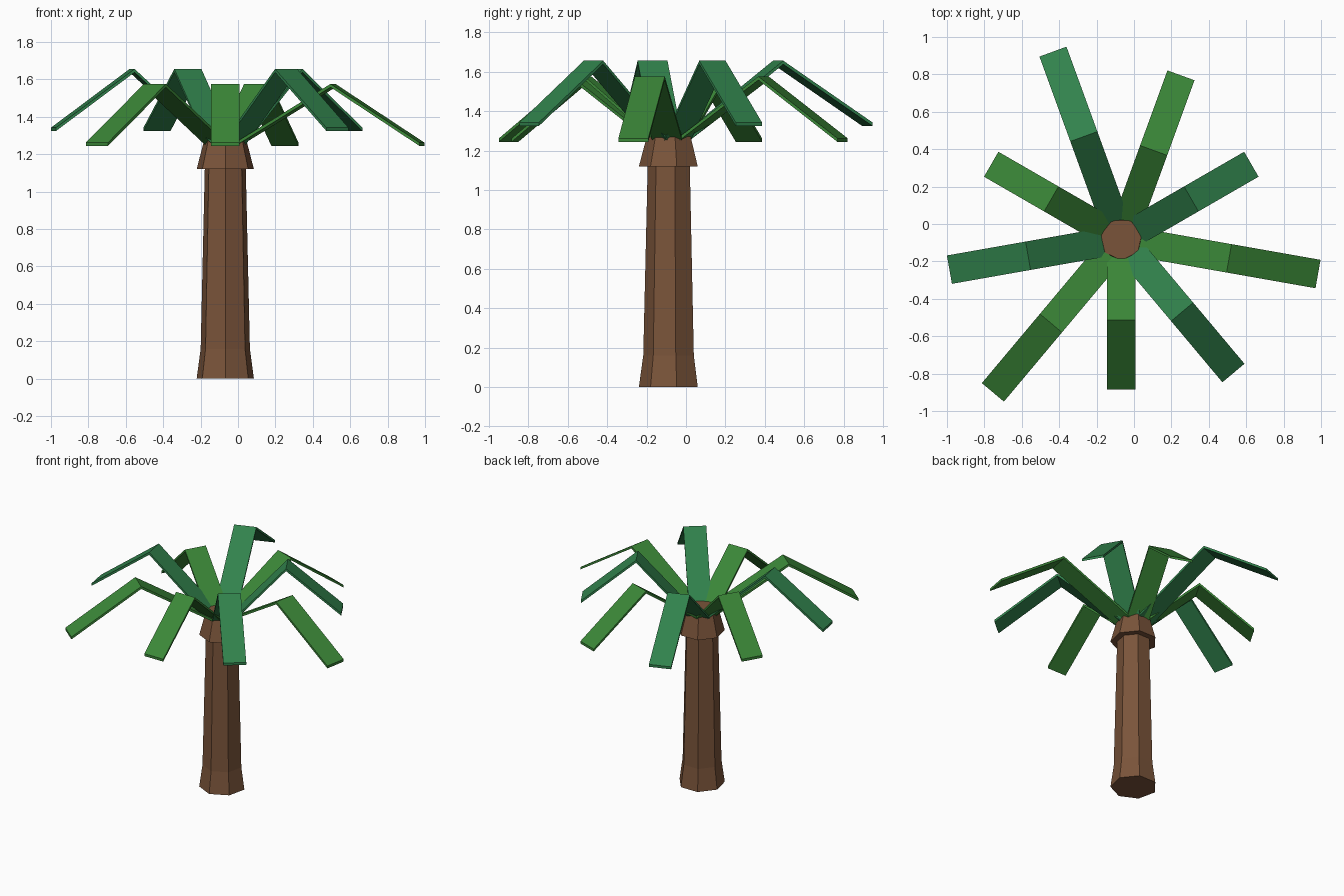
import bpy
import math

if "Cube" in bpy.data.objects:
    bpy.data.objects.remove(bpy.data.objects["Cube"])

CX, CY = -0.068, -0.082      # trunk axis
SIDES = 7


def material(name, rgb):
    m = bpy.data.materials.new(name)
    lin = [((c / 255 + 0.055) / 1.055) ** 2.4 for c in rgb]
    m.diffuse_color = (*lin, 1.0)
    m.use_nodes = True
    m.node_tree.nodes["Principled BSDF"].inputs["Base Color"].default_value = m.diffuse_color
    return m


BARK = material("bark brown", (122, 84, 58))
LEAF = material("leaf green", (59, 136, 56))
TEAL = material("blue green", (49, 130, 76))


def make_object(name, verts, faces, mat):
    me = bpy.data.meshes.new(name)
    me.from_pydata(verts, [], faces)
    me.materials.append(mat)
    ob = bpy.data.objects.new(name, me)
    bpy.context.collection.objects.link(ob)
    return ob


def lathe(name, profile, mat):
    """Capped seven-sided solid from (radius, height) rings, corner at the front."""
    verts, faces = [], []
    for r, z in profile:
        for i in range(SIDES):
            a = -math.pi / 2 + 2 * math.pi * i / SIDES
            verts.append((CX + r * math.cos(a), CY + r * math.sin(a), z))
    for k in range(len(profile) - 1):
        for i in range(SIDES):
            j = (i + 1) % SIDES
            b = k * SIDES
            faces.append((b + i, b + j, b + SIDES + j, b + SIDES + i))
    faces.append(tuple(reversed(range(SIDES))))
    top = (len(profile) - 1) * SIDES
    faces.append(tuple(range(top, top + SIDES)))
    return make_object(name, verts, faces, mat)


def frond(name, angle, path, width, thick, mat):
    """Bent flat strip following (distance, top height) points outward."""
    c, s = math.cos(angle), math.sin(angle)
    verts, faces = [], []
    for d, z in path:
        for side, drop in ((-1, 0), (1, 0), (1, thick), (-1, thick)):
            w = side * width / 2
            verts.append((CX + d * c - w * s, CY + d * s + w * c, z - drop))
    for k in range(len(path) - 1):
        b = 4 * k
        for i in range(4):
            j = (i + 1) % 4
            faces.append((b + i, b + 4 + i, b + 4 + j, b + j))
    e = 4 * (len(path) - 1)
    faces += [(0, 1, 2, 3), (e + 3, e + 2, e + 1, e)]
    return make_object(name, verts, faces, mat)


# Trunk with flared foot, and the flared collar under the crown
lathe("trunk", [(0.157, 0), (0.135, 0.16), (0.112, 1.14)], BARK)
lathe("collar", [(0.157, 1.12), (0.112, 1.29)], BARK)

# Nine fronds: three lengths in turn, alternating low green and high blue green
LENGTHS = [(0.432, 0.803), (0.506, 0.933), (0.585, 1.068)]
for i in range(9):
    bend, tip = LENGTHS[i % 3]
    lift = 0.08 * (i % 2)
    path = [(0.08, 1.27), (bend, 1.576 + lift), (tip, 1.262 + lift)]
    frond(f"frond_{i + 1}", math.radians(-90 + 40 * i), path, 0.154, 0.018,
          TEAL if i % 2 else LEAF)
